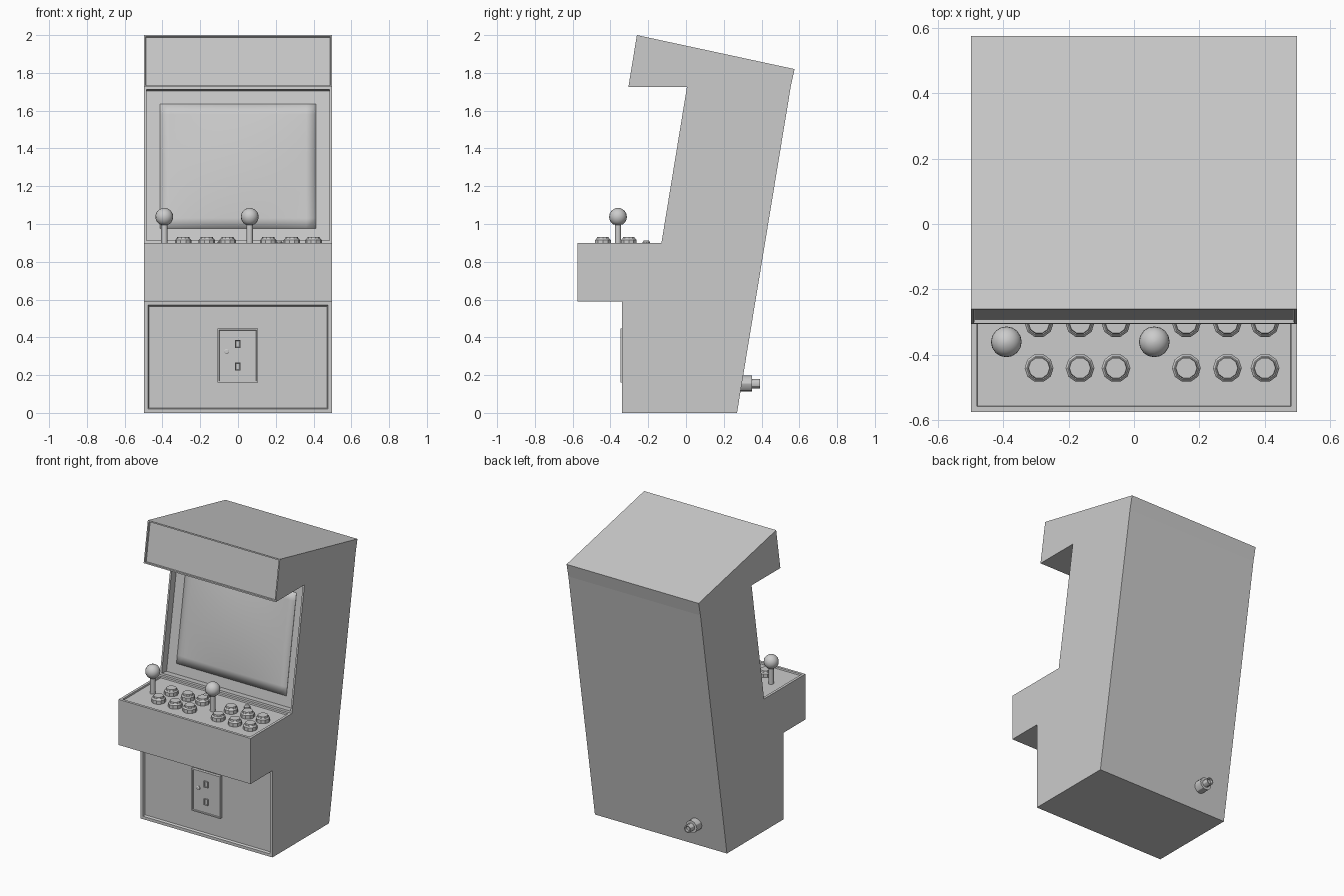
import bpy, bmesh, math
from mathutils import Matrix, Vector

if "Cube" in bpy.data.objects:
    bpy.data.objects.remove(bpy.data.objects["Cube"])

W = 0.4975  # half width


def finish(name, bm, smooth=None):
    me = bpy.data.meshes.new(name)
    bmesh.ops.recalc_face_normals(bm, faces=bm.faces)
    bm.to_mesh(me)
    bm.free()
    ob = bpy.data.objects.new(name, me)
    bpy.context.collection.objects.link(ob)
    if smooth:
        bpy.ops.object.select_all(action='DESELECT')
        ob.select_set(True)
        bpy.context.view_layer.objects.active = ob
        bpy.ops.object.shade_smooth_by_angle(angle=math.radians(smooth))
    return ob


def recess(bm, face, border, depth, slope=0.003):
    bmesh.ops.inset_individual(bm, faces=[face], thickness=border, depth=0)
    bmesh.ops.inset_individual(bm, faces=[face], thickness=slope, depth=-depth)


def lathe(name, profile, n, matrix, smooth=None):
    """Closed turned part from (radius, height) rings."""
    bm = bmesh.new()
    rings = [[bm.verts.new((r * math.cos(2 * math.pi * i / n),
                            r * math.sin(2 * math.pi * i / n), z))
              for i in range(n)] for r, z in profile]
    for a, b in zip(rings, rings[1:]):
        for i in range(n):
            j = (i + 1) % n
            bm.faces.new((a[i], a[j], b[j], b[i]))
    bm.faces.new(rings[0][::-1])
    bm.faces.new(rings[-1])
    bm.transform(matrix)
    return finish(name, bm, smooth)


def box(name, lo, hi, front_recess=None):
    bm = bmesh.new()
    lo, hi = Vector(lo), Vector(hi)
    bmesh.ops.create_cube(bm, size=1, matrix=Matrix.Translation((lo + hi) / 2)
                          @ Matrix.Diagonal((*(hi - lo), 1)))
    if front_recess:
        bm.normal_update()
        recess(bm, min(bm.faces, key=lambda f: f.normal.y), *front_recess)
    return finish(name, bm)


# Cabinet: extruded side profile (y, z) with recessed front panels
profile = [(-0.34, 0), (0.27, 0), (0.555, 1.73), (0.575, 1.82), (-0.26, 2.0),
           (-0.305, 1.725), (0.005, 1.725), (-0.13, 0.9), (-0.575, 0.9),
           (-0.575, 0.59), (-0.34, 0.59)]
bm = bmesh.new()
left = [bm.verts.new((-W, y, z)) for y, z in profile]
right = [bm.verts.new((W, y, z)) for y, z in profile]
n = len(profile)
strip = [bm.faces.new((left[i], left[(i + 1) % n], right[(i + 1) % n], right[i]))
         for i in range(n)]
bm.faces.new(left)
bm.faces.new(right)
bmesh.ops.recalc_face_normals(bm, faces=bm.faces)
recess(bm, strip[4], 0.012, 0.012)    # marquee
recess(bm, strip[6], 0.017, 0.05)     # screen surround
recess(bm, strip[7], 0.025, 0.010)    # control deck
recess(bm, strip[10], 0.028, 0.014, 0.008)   # lower front panel
finish("cabinet", bm)

# Bulging screen glass lying in the slanted recess
bm = bmesh.new()
bmesh.ops.create_grid(bm, x_segments=16, y_segments=12, size=1)
for v in bm.verts:
    u, w = v.co.x, v.co.y
    v.co = (u * 0.413, w * 0.334, 0.006 + 0.022 * (1 - u * u) * (1 - w * w))
tilt = Matrix.Rotation(math.atan2(0.825, 0.135), 4, 'X')
bm.transform(Matrix.Translation((0, -0.0627, 1.3125)) @ tilt
             @ Matrix.Translation((0, 0, -0.05)))
screen = finish("screen", bm, 30)
solid = screen.modifiers.new("thickness", 'SOLIDIFY')
solid.thickness = 0.012
solid.offset = -1

# Buttons: two rows of three for each player
button = [(0.044, -0.015), (0.044, 0.014), (0.037, 0.022), (0.034, 0.022),
          (0.032, 0.032), (0.027, 0.032)]
for x in (-0.29, -0.165, -0.055, 0.16, 0.285, 0.4):
    for y in (-0.44, -0.303):
        lathe("button", button, 10, Matrix.Translation((x, y, 0.9)))

# Small start buttons at the back of the deck
for x in (-0.088, 0.215):
    lathe("start_button", [(0.02, -0.015), (0.02, 0.004), (0.014, 0.012)], 10,
          Matrix.Translation((x, -0.21, 0.9)))

# Joysticks: shaft and ball turned in one piece
ball = [(0.047 * math.sin(t), 0.138 - 0.047 * math.cos(t))
        for t in (math.pi * k / 12 for k in range(2, 12))]
stick = [(0.017, -0.015), (0.017, 0.096)] + ball + [(0.003, 0.185)]
for x in (-0.39, 0.062):
    lathe("joystick", stick, 16, Matrix.Translation((x, -0.36, 0.9)), 35)

# Coin door with lock and two slots
box("coin_door", (-0.109, -0.346, 0.16), (0.106, -0.32, 0.446), (0.011, 0.006))
for z in (0.365, 0.245):
    box("coin_slot", (-0.015, -0.348, z - 0.021), (0.014, -0.33, z + 0.021),
        (0.004, 0.005))
lathe("door_lock", [(0.014, 0), (0.014, 0.014), (0.009, 0.017)], 12,
      Matrix.Translation((-0.06, -0.331, 0.325)) @ Matrix.Rotation(math.pi / 2, 4, 'X'))

# Power socket at the back
lathe("power_plug", [(0.042, 0), (0.042, 0.07), (0.025, 0.07), (0.025, 0.112),
                     (0.018, 0.112), (0.018, 0.095)], 12,
      Matrix.Translation((-0.285, 0.28, 0.155)) @ Matrix.Rotation(-math.pi / 2, 4, 'X'), 30)
